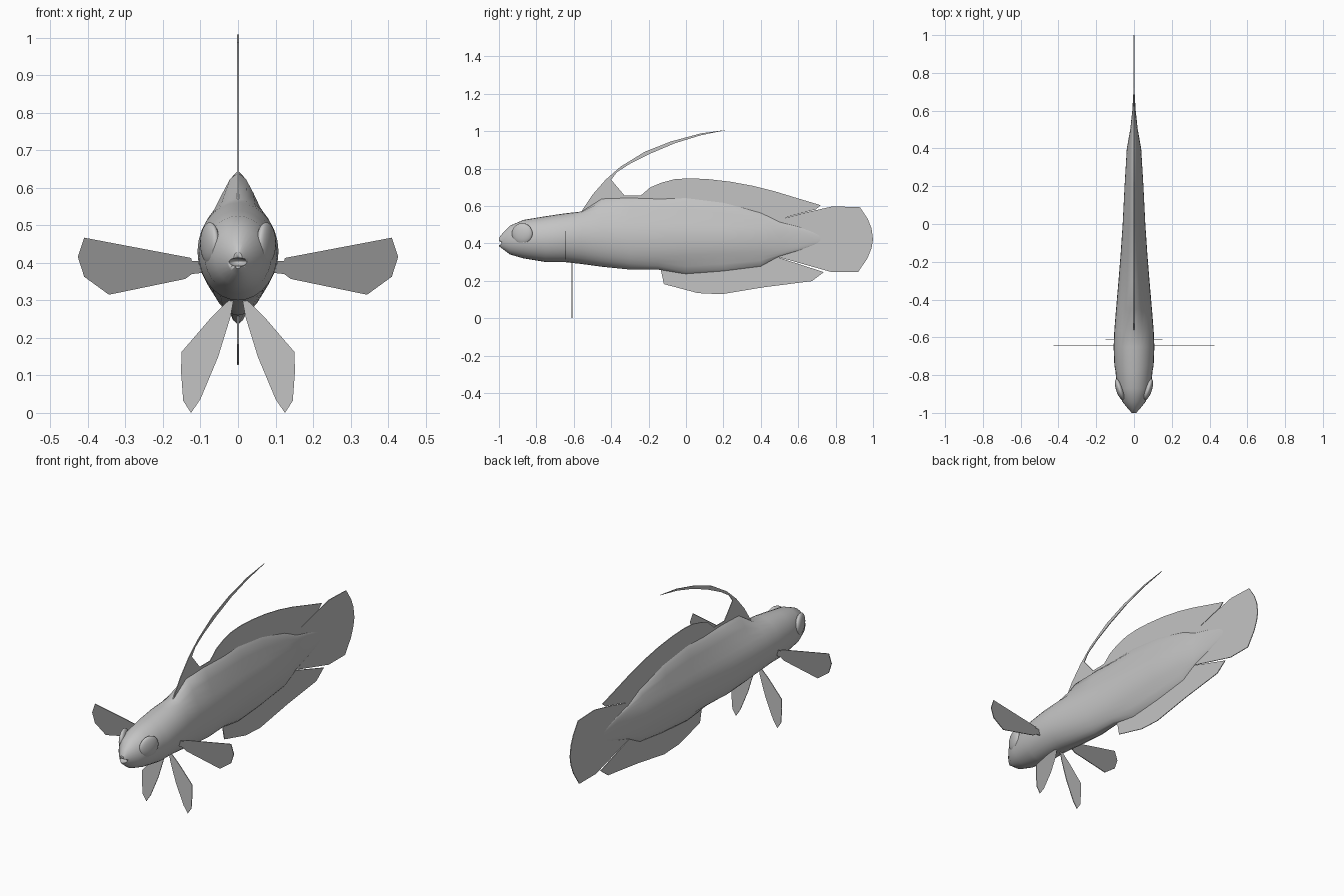
import bpy
import bmesh
from math import sin, cos, pi, radians
from mathutils import Matrix, Vector

default_cube = bpy.data.objects.get("Cube")
if default_cube:
    bpy.data.objects.remove(default_cube, do_unlink=True)


def make_material(name, grey):
    material = bpy.data.materials.new(name)
    colour = (grey, grey, grey, 1)
    material.diffuse_color = colour
    material.use_nodes = True
    for node in material.node_tree.nodes:
        if node.type == "BSDF_PRINCIPLED":
            node.inputs["Base Color"].default_value = colour
    return material


light_grey = make_material("light grey", 0.55)
dark_grey = make_material("dark grey", 0.28)


def finish(name, bm, material, angle=40):
    """Turn a bmesh into a named, coloured object with smooth shading."""
    bmesh.ops.recalc_face_normals(bm, faces=bm.faces)
    mesh = bpy.data.meshes.new(name)
    bm.to_mesh(mesh)
    bm.free()
    mesh.materials.append(material)
    obj = bpy.data.objects.new(name, mesh)
    bpy.context.collection.objects.link(obj)
    bpy.ops.object.select_all(action="DESELECT")
    obj.select_set(True)
    bpy.context.view_layer.objects.active = obj
    bpy.ops.object.shade_smooth_by_angle(angle=radians(angle))
    return obj


def plate(name, outline, place, thickness_axis, material, thickness=0.004):
    """Thin fin: an outline placed in space and given a slight thickness."""
    axis = Vector(thickness_axis) * thickness
    bm = bmesh.new()
    face = bm.faces.new([bm.verts.new(Vector(place(a, b)) - axis / 2) for a, b in outline])
    extruded = bmesh.ops.extrude_face_region(bm, geom=[face], use_keep_orig=True)
    moved = [v for v in extruded["geom"] if isinstance(v, bmesh.types.BMVert)]
    bmesh.ops.translate(bm, verts=moved, vec=axis)
    return finish(name, bm, material, 30)


def ellipsoid(name, location, size, yaw, material):
    bm = bmesh.new()
    matrix = (Matrix.Translation(location) @ Matrix.Rotation(yaw, 4, "Z")
              @ Matrix.Diagonal((*size, 1)))
    bmesh.ops.create_uvsphere(bm, u_segments=24, v_segments=14, radius=1, matrix=matrix)
    return finish(name, bm, material, 60)


# Body: y, bottom, top, half width, upper ridge, lower ridge
stations = [
    (-1.0, .385, .43, .012, 0, 0),
    (-.98, .37, .455, .03, 0, 0),
    (-.94, .34, .495, .062, 0, 0),
    (-.87, .32, .525, .09, 0, 0),
    (-.78, .305, .54, .098, 0, 0),
    (-.75, .3, .545, .104, 0, 0),
    (-.65, .3, .56, .108, 0, 0),
    (-.56, .29, .57, .104, 0, 0),
    (-.45, .275, .57, .095, .07, 0),
    (-.3, .26, .565, .082, .08, 0),
    (-.15, .27, .56, .07, .08, .01),
    (0, .285, .555, .06, .09, .05),
    (.2, .3, .54, .05, .08, .05),
    (.4, .315, .525, .038, .04, .04),
    (.5, .33, .515, .02, 0, 0),
    (.6, .36, .49, .009, 0, 0),
    (.72, .4, .45, .002, 0, 0),
]
SIDES = 28


def body_ring(bm, y, bottom, top, width, upper, lower):
    ring = []
    middle, height = (bottom + top) / 2, (top - bottom) / 2
    for i in range(SIDES):
        angle = 2 * pi * i / SIDES
        up = cos(angle)
        # The ridges flare concavely into the fins
        ridge = (upper if up > 0 else -lower) * abs(up) ** 8
        ring.append(bm.verts.new((width * sin(angle), y, middle + height * up + ridge)))
    return ring


bm = bmesh.new()
rings = [body_ring(bm, *station) for station in stations]
for near, far in zip(rings, rings[1:]):
    for i in range(SIDES):
        j = (i + 1) % SIDES
        bm.faces.new((near[i], near[j], far[j], far[i]))
bm.faces.new(rings[0])
bm.faces.new(rings[-1])
body = finish("body", bm, light_grey)

# Open mouth, cut into the snout
cutter = ellipsoid("mouth_cutter", (0, -1, .402), (.026, .035, .011), 0, light_grey)
cutter.hide_render = True
cut = body.modifiers.new("mouth", "BOOLEAN")
cut.operation = "DIFFERENCE"
cut.object = cutter
bpy.context.view_layer.objects.active = body
bpy.ops.object.modifier_apply(modifier=cut.name)
bpy.data.objects.remove(cutter, do_unlink=True)


# Fins standing on the centre line, as y and z
def upright(y, z):
    return (0, y, z)


dorsal_spine = [
    (-.56, .52), (-.56, .57), (-.5, .66), (-.43, .74), (-.35, .81), (-.22, .89),
    (-.08, .945), (.08, .988), (.225, 1.008), (.08, .978), (-.06, .935),
    (-.19, .88), (-.3, .825), (-.37, .78), (-.4, .74), (-.33, .657), (-.25, .6), (-.25, .52),
]
dorsal_sail = [
    (-.4, .52), (-.33, .657), (-.24, .657), (-.19, .7), (-.13, .725), (-.06, .743),
    (.02, .748), (.12, .743), (.235, .73), (.36, .707), (.475, .678), (.6, .64),
    (.72, .604), (.695, .582), (.555, .545), (.49, .523), (.47, .48),
]
anal_fin = [
    (-.1, .34), (-.14, .283), (-.118, .182), (.064, .134), (.19, .128), (.42, .166),
    (.673, .198), (.737, .246), (.49, .326), (.47, .36),
]
tail_fin = [
    (.47, .5), (.49, .525), (.64, .565), (.785, .598), (.93, .593), (.972, .53),
    (.992, .48), (1, .42), (.992, .375), (.97, .32), (.92, .246), (.78, .246),
    (.49, .328), (.47, .36),
]
for name, outline in (("dorsal_spine", dorsal_spine), ("dorsal_sail", dorsal_sail),
                      ("anal_fin", anal_fin), ("tail_fin", tail_fin)):
    plate(name, outline, upright, (1, 0, 0), light_grey)

# Paired fins, as x and z for the left side
pectoral = [
    (.08, .405), (.123, .405), (.125, .413), (.41, .467), (.427, .416), (.41, .363),
    (.344, .315), (.141, .357), (.123, .37), (.08, .375),
]
pelvic = [
    (.01, .31), (.03, .295), (.07, .256), (.15, .163), (.152, .112), (.146, .032),
    (.125, 0), (.1, .037), (.053, .149), (.02, .256),
]
for side, sign in (("left", 1), ("right", -1)):
    plate(side + "_pectoral_fin", pectoral, lambda x, z: (sign * x, -.645, z),
          (0, 1, 0), dark_grey)
    plate(side + "_pelvic_fin", pelvic, lambda x, z: (sign * x, -.61, z),
          (0, 1, 0), light_grey)
    # Bulging eye, turned to follow the taper of the head
    ellipsoid(side + "_eye", (sign * .075, -.876, .452), (.02, .058, .056),
              -sign * radians(18), light_grey)
